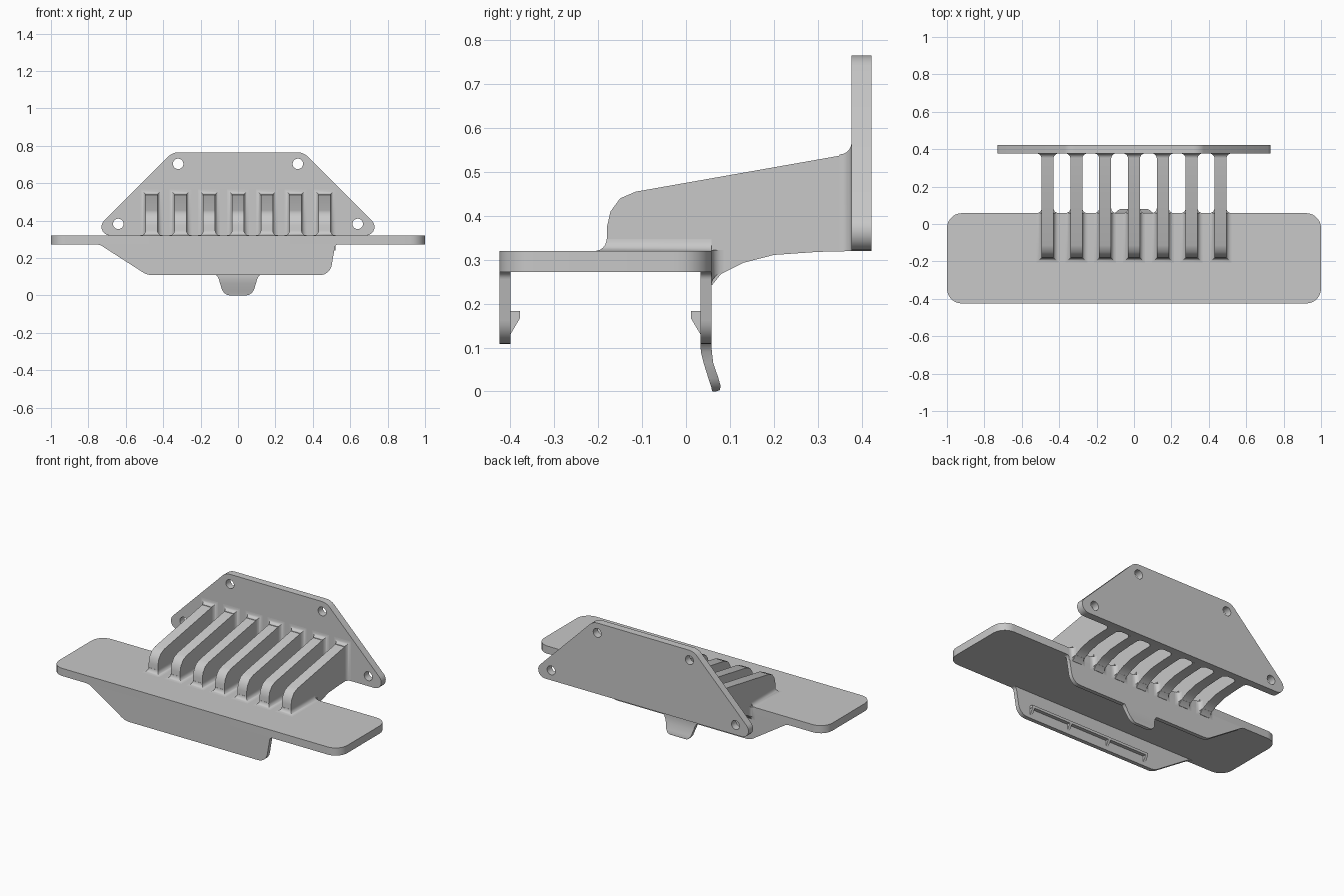
import bpy, bmesh, math
from mathutils import Vector

cube = bpy.data.objects.get("Cube")
if cube:
    bpy.data.objects.remove(cube, do_unlink=True)

grey = bpy.data.materials.new("matte_grey")
grey.use_nodes = True
COLOUR = (0.58, 0.58, 0.58, 1)
grey.diffuse_color = COLOUR
grey.node_tree.nodes["Principled BSDF"].inputs["Base Color"].default_value = COLOUR


def finish(name, bm):
    bmesh.ops.recalc_face_normals(bm, faces=bm.faces)
    mesh = bpy.data.meshes.new(name)
    bm.to_mesh(mesh)
    bm.free()
    mesh.materials.append(grey)
    ob = bpy.data.objects.new(name, mesh)
    bpy.context.collection.objects.link(ob)
    bpy.ops.object.select_all(action='DESELECT')
    ob.select_set(True)
    bpy.context.view_layer.objects.active = ob
    bpy.ops.object.shade_smooth_by_angle(angle=math.radians(32))
    return ob


def rounded(corners, steps=7):
    """Outline from (a, b, radius) corners, with each corner turned into an arc."""
    pts = [Vector(c[:2]) for c in corners]
    out = []
    for i, p in enumerate(pts):
        r = corners[i][2]
        if r == 0:
            out.append(p)
            continue
        u = (pts[i - 1] - p).normalized()
        v = (pts[(i + 1) % len(pts)] - p).normalized()
        half = u.angle(v) / 2
        centre = p + (u + v).normalized() * r / math.sin(half)
        start = (p + u * r / math.tan(half) - centre).normalized()
        end = (p + v * r / math.tan(half) - centre).normalized()
        sweep = start.angle(end)
        for k in range(steps + 1):
            t = sweep * k / steps
            out.append(centre + (start * math.sin(sweep - t) + end * math.sin(t))
                       * r / math.sin(sweep))
    return out


def circle(a, b, r, n=24):
    return [(a + r * math.cos(2 * math.pi * k / n), b + r * math.sin(2 * math.pi * k / n))
            for k in range(n)]


def prism(name, loops, axis, lo, hi):
    """Extrude an outline (further loops are holes) along an axis from lo to hi."""
    place = {'x': lambda a, b: (lo, a, b), 'y': lambda a, b: (a, lo, b),
             'z': lambda a, b: (a, b, lo)}[axis]
    bm = bmesh.new()
    edges = []
    for loop in loops:
        vs = [bm.verts.new(place(*p)) for p in loop]
        edges += [bm.edges.new((vs[i - 1], vs[i])) for i in range(len(vs))]
    if len(loops) == 1:
        bm.faces.new(vs)
    else:
        bmesh.ops.triangle_fill(bm, edges=edges, use_beauty=True)
    ext = bmesh.ops.extrude_face_region(bm, geom=bm.faces[:])
    shift = Vector([hi - lo if axis == k else 0 for k in 'xyz'])
    bmesh.ops.translate(bm, vec=shift,
                        verts=[g for g in ext['geom'] if isinstance(g, bmesh.types.BMVert)])
    return finish(name, bm)


def loft(name, rings):
    bm = bmesh.new()
    rows = [[bm.verts.new(p) for p in ring] for ring in rings]
    for a, b in zip(rows, rows[1:]):
        for i in range(len(a)):
            bm.faces.new((a[i - 1], a[i], b[i], b[i - 1]))
    bm.faces.new(rows[0])
    bm.faces.new(rows[-1])
    return finish(name, bm)


# Shelf with rounded corners
BACK, FRONT = 0.058, -0.425
prism("shelf", [rounded([(-1, FRONT, .08), (1, FRONT, .08), (1, BACK, .08), (-1, BACK, .08)])],
      'z', 0.272, 0.32)

# Wall plate with four screw holes
wall = rounded([(-0.795, 0.32, .046), (0.795, 0.32, .046), (0.35, 0.765, .08), (-0.35, 0.765, .08)])
holes = [circle(s * x, z, 0.028) for s in (-1, 1) for x, z in ((0.32, 0.703), (0.64, 0.382))]
prism("wall_plate", [wall] + holes, 'y', 0.377, 0.423)

# Skirts under the front and back edges, each with an inner clip rail on gussets
skirt = rounded([(-0.78, 0.28, 0), (-0.78, 0.272, 0), (-0.74, 0.272, .06), (-0.485, 0.108, .1),
                 (0.492, 0.108, .065), (0.52, 0.272, .02), (0.56, 0.272, 0), (0.56, 0.28, 0)])
for side, outer, d in (("front", FRONT, 1), ("back", BACK, -1)):
    inner = outer + d * 0.025
    prism(side + "_skirt", [skirt], 'y', outer, inner)
    tip = inner + d * 0.022
    prism(side + "_clip_rail", [[(inner, .167), (tip, .167), (tip, .183), (inner, .183)]],
          'x', -0.42, 0.42)
    for x in (-0.41, -0.14, 0.14, 0.41):
        prism(side + "_rail_gusset", [[(inner, .13), (tip, .167), (inner, .167)]],
              'x', x - 0.008, x + 0.008)

# Bent release tab below the back skirt: height, half width, front y, back y
tab = [(.116, .13, .033, .058), (.104, .112, .033, .058), (.09, .104, .034, .059),
       (.065, .096, .04, .062), (.03, .086, .051, .074), (.012, .074, .057, .079),
       (.003, .058, .059, .077), (0, .045, .06, .068)]
loft("release_tab", [[(-w, a, z), (w, a, z), (w, b, z), (-w, b, z)] for z, w, a, b in tab])

# Ribs joining the shelf to the wall plate
W, R = 0.032, 0.027
rib = [(-0.18, 0.30), (-0.18, 0.375), (-0.172, 0.41), (-0.15, 0.44), (-0.115, 0.455),
       (0.355, 0.538), (0.385, 0.543), (0.385, 0.32), (0.30, 0.318), (0.20, 0.311),
       (0.13, 0.293), (0.08, 0.268), (0.06, 0.243), (0.045, 0.24), (0.045, 0.30)]
# Fillet steps: distance from the surface, extra spread
steps = [(R * (1 - math.sin(t)), R * (1 - math.cos(t)))
         for t in (math.pi / 2 * k / 6 for k in range(7))]


def rect_y(x, w, y, z0, z1):
    return [(x - w, y, z0), (x + w, y, z0), (x + w, y, z1), (x - w, y, z1)]


for i in range(7):
    x = (i - 3) * 0.154
    prism("rib", [rib], 'x', x - W, x + W)
    # Flares where the rib meets the shelf, the wall plate and the back skirt
    loft("rib_shelf_fillet",
         [[(x - W - d, -0.181 - d, 0.32 + h), (x + W + d, -0.181 - d, 0.32 + h),
           (x + W + d, BACK, 0.32 + h), (x - W - d, BACK, 0.32 + h)] for h, d in steps])
    loft("rib_wall_fillet",
         [rect_y(x, W + d, 0.377 - h, 0.32, 0.54 + d) for h, d in steps])
    loft("rib_skirt_fillet",
         [rect_y(x, W + d, BACK + h, 0.27 - 1.1 * d, 0.322) for h, d in steps])
